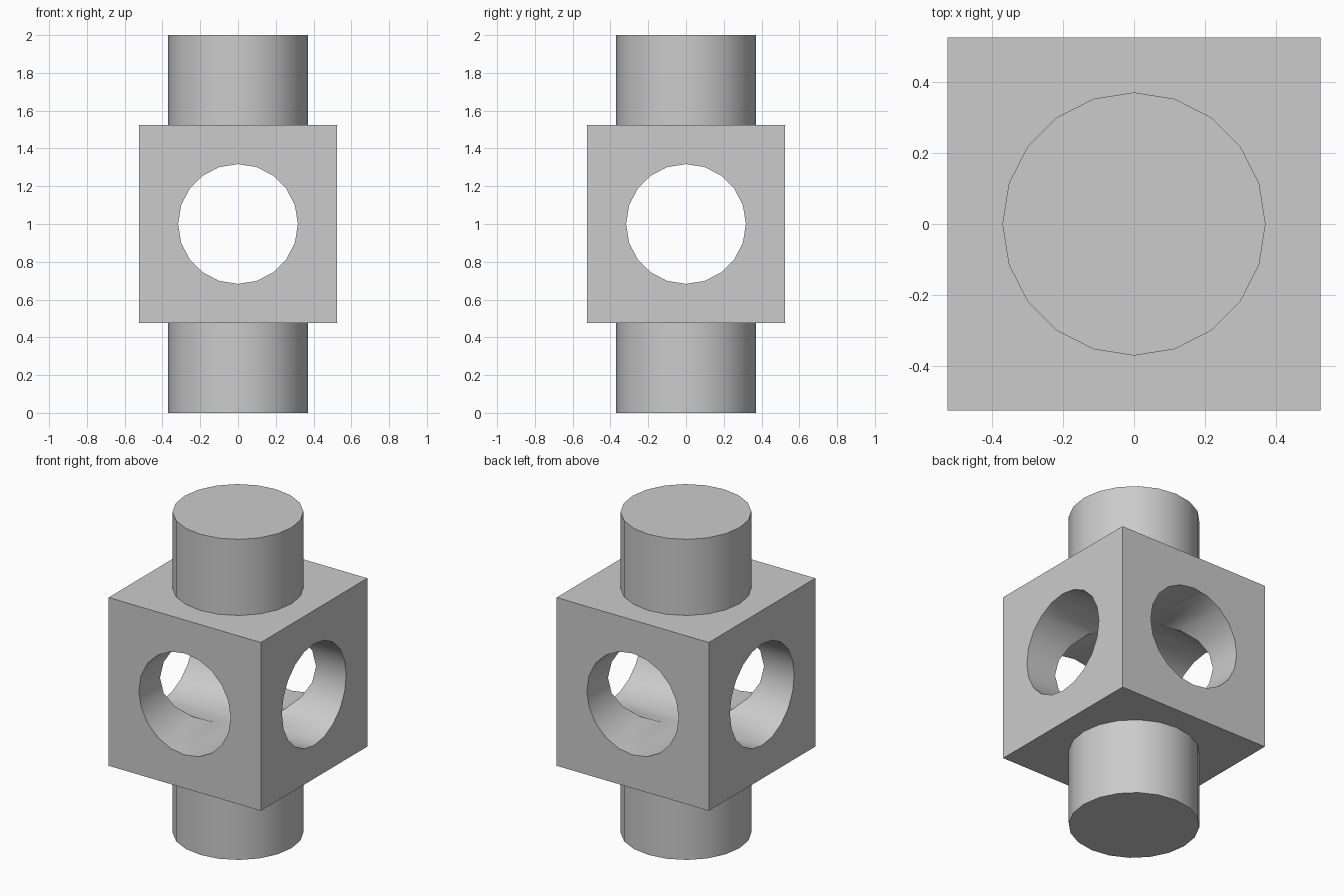
import bpy, math

cube = bpy.data.objects.get("Cube")
if cube:
    bpy.data.objects.remove(cube, do_unlink=True)

SIZE = 1.05        # block edge length
POST_R = 0.37      # round post radius
BORE_R = 0.317     # through-hole radius
SIDES = 20

grey = bpy.data.materials.new("plain grey")
grey.use_nodes = True
colour = (0.6, 0.6, 0.6, 1)
grey.diffuse_color = colour
grey.node_tree.nodes["Principled BSDF"].inputs["Base Color"].default_value = colour


def cylinder(name, radius, depth, rotation=(0, 0, 0)):
    bpy.ops.mesh.primitive_cylinder_add(vertices=SIDES, radius=radius, depth=depth,
                                        location=(0, 0, 1), rotation=rotation)
    ob = bpy.context.object
    ob.name = name
    ob.data.materials.append(grey)
    return ob


def combine(target, tool, operation):
    """Apply a boolean to the target and discard the tool."""
    mod = target.modifiers.new(tool.name, 'BOOLEAN')
    mod.operation = operation
    mod.solver = 'EXACT'
    mod.object = tool
    bpy.context.view_layer.objects.active = target
    bpy.ops.object.modifier_apply(modifier=mod.name)
    bpy.data.objects.remove(tool, do_unlink=True)


# Central block
bpy.ops.mesh.primitive_cube_add(size=SIZE, location=(0, 0, 1))
block = bpy.context.object
block.name = "bored_block_with_posts"
block.data.materials.append(grey)

# Round posts above and below, merged as one solid
combine(block, cylinder("post", POST_R, 2), 'UNION')

# Two crossing through-holes, front to back and side to side
quarter = math.pi / 2
combine(block, cylinder("bore_front_back", BORE_R, 1.4, (quarter, 0, 0)), 'DIFFERENCE')
combine(block, cylinder("bore_side", BORE_R, 1.4, (quarter, 0, quarter)), 'DIFFERENCE')

# Smooth round walls, crisp corners
bpy.ops.object.select_all(action='DESELECT')
block.select_set(True)
bpy.context.view_layer.objects.active = block
bpy.ops.object.shade_smooth_by_angle(angle=math.radians(30))
